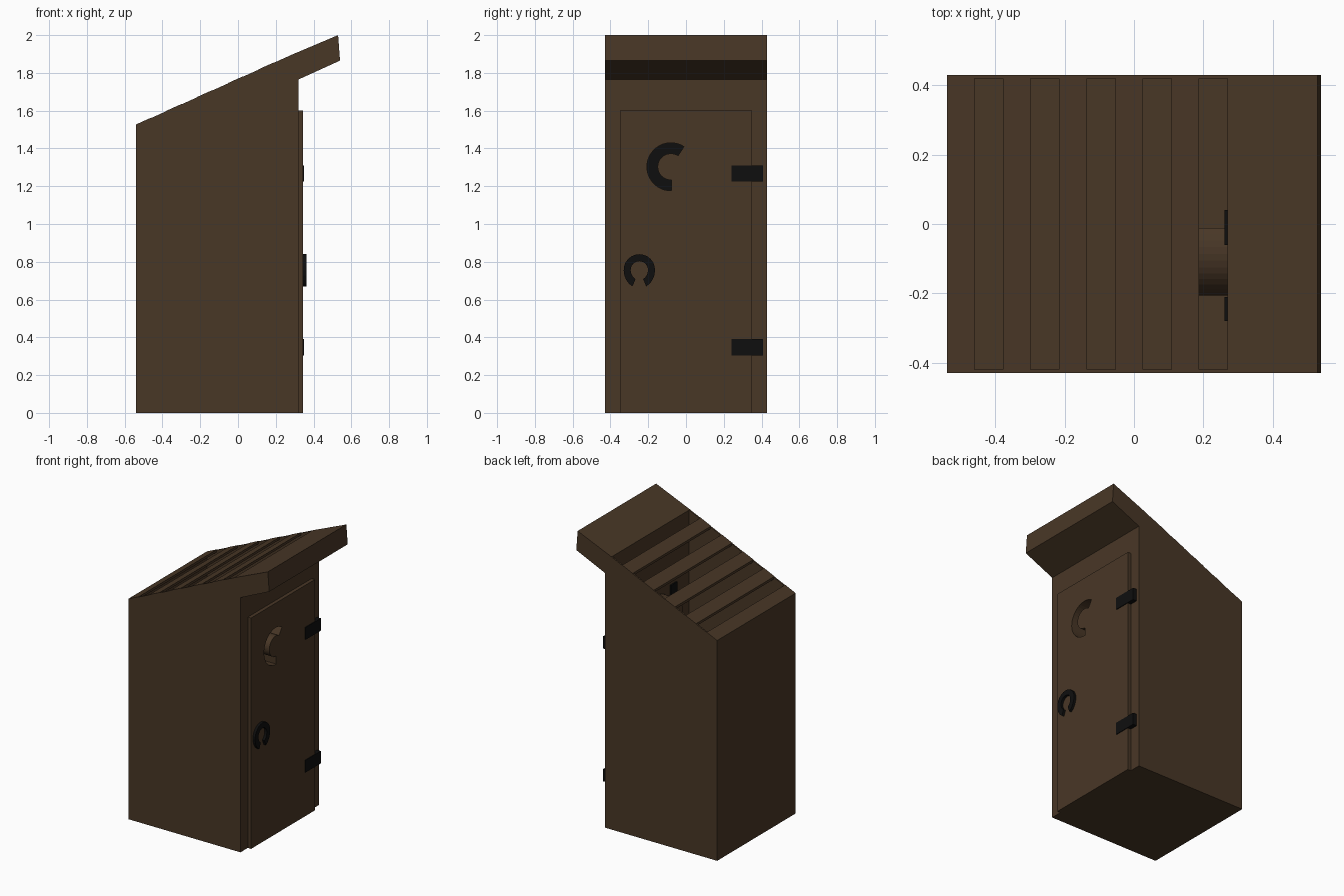
import bpy, bmesh, math

if "Cube" in bpy.data.objects:
    bpy.data.objects.remove(bpy.data.objects["Cube"])

def material(name, rgb):
    m = bpy.data.materials.new(name)
    m.diffuse_color = (*rgb, 1)
    m.use_nodes = True
    m.node_tree.nodes["Principled BSDF"].inputs["Base Color"].default_value = m.diffuse_color
    return m

WOOD = material("dark brown wood", (0.066, 0.038, 0.0195))
IRON = material("black iron", (0.0045, 0.0045, 0.0045))

def prism(name, pts, axis, a, b, mat=WOOD):
    """Extrude a 2D outline from a to b: axis 'y' takes (x, z), axis 'x' takes (y, z)."""
    def place(p, d):
        return (p[0], d, p[1]) if axis == 'y' else (d, p[0], p[1])
    bm = bmesh.new()
    lo = [bm.verts.new(place(p, a)) for p in pts]
    hi = [bm.verts.new(place(p, b)) for p in pts]
    bm.faces.new(lo)
    bm.faces.new(hi[::-1])
    n = len(pts)
    for i in range(n):
        j = (i + 1) % n
        bm.faces.new((lo[i], hi[i], hi[j], lo[j]))
    bmesh.ops.recalc_face_normals(bm, faces=bm.faces[:])
    me = bpy.data.meshes.new(name)
    bm.to_mesh(me)
    bm.free()
    me.materials.append(mat)
    ob = bpy.data.objects.new(name, me)
    bpy.context.collection.objects.link(ob)
    return ob

def box(name, x, y, z, mat=WOOD):
    return prism(name, [(x[0], z[0]), (x[1], z[0]), (x[1], z[1]), (x[0], z[1])], 'y', y[0], y[1], mat)

def ring(cy, cz, outer, inner, a0, a1, n=24, drop=1.0):
    """Open ring outline in (y, z); drop stretches the lower half."""
    def arc(r, angles):
        return [(cy + r * math.cos(t), cz + r * math.sin(t) * (drop if math.sin(t) < 0 else 1)) for t in angles]
    angles = [math.radians(a0 + (a1 - a0) * i / n) for i in range(n + 1)]
    return arc(outer, angles) + arc(inner, angles[::-1])

W = 0.43
def roof_z(x):
    return 1.525 + (x + 0.54) * 0.45

# Hut shell
side = [(-0.54, 0), (0.32, 0), (0.32, 1.77), (0.27, roof_z(0.27)), (-0.54, 1.525)]
prism("left_wall", side, 'y', -W, -W + 0.01)
prism("right_wall", side, 'y', W - 0.01, W)
box("back_wall", (-0.54, -0.53), (-W + 0.01, W - 0.01), (0, 1.52))
box("floor", (-0.53, 0.27), (-W + 0.01, W - 0.01), (0, 0.01))
front = box("front_wall", (0.27, 0.32), (-W + 0.01, W - 0.01), (0, 1.80))

# Roof canopy over the door
prism("roof_canopy", [(0.27, 1.89), (0.53, 2.0), (0.54, 1.865), (0.32, 1.765), (0.27, 1.765)], 'y', -W, W)

# Spaced roof slats
for i in range(5):
    x0 = -0.54 + i * 0.162
    x1 = x0 + 0.08
    prism(f"roof_slat_{i + 1}", [(x0, roof_z(x0) - 0.015), (x1, roof_z(x1) - 0.015),
          (x1, roof_z(x1) + 0.002), (x0, roof_z(x0) + 0.002)], 'y', -W, W)

# Door
door = box("door", (0.32, 0.345), (-0.35, 0.35), (0, 1.6))

# Crescent opening cut through door and front wall
moon = ring(-0.08, 1.303, 0.127, 0.07, 57, 272)
cutter = prism("crescent_cutter", moon, 'x', 0.2, 0.4)
cutter.hide_render = True
cutter.hide_set(True)
for ob in (door, front):
    mod = ob.modifiers.new("crescent", 'BOOLEAN')
    mod.object = cutter
    mod.solver = 'EXACT'

# Crescent tunnel behind the opening, with a dark end
tunnel = prism("crescent_tunnel", moon, 'x', 0.17, 0.272)
bm = bmesh.new()
bm.from_mesh(tunnel.data)
bmesh.ops.delete(bm, geom=[f for f in bm.faces if f.calc_center_median().x > 0.27], context='FACES')
bm.to_mesh(tunnel.data)
bm.free()
prism("crescent_back", moon, 'x', 0.172, 0.178, IRON)

# Iron plates inside the front wall
box("inner_plate_1", (0.261, 0.27), (-0.28, -0.21), (1.37, 1.45), IRON)
box("inner_plate_2", (0.261, 0.27), (-0.06, 0.04), (1.435, 1.46), IRON)

# Hinges
for i, z in enumerate((0.305, 1.225)):
    box(f"hinge_{i + 1}", (0.318, 0.35), (0.24, 0.408), (z, z + 0.085), IRON)

# Horseshoe door handle
prism("horseshoe_handle", ring(-0.247, 0.757, 0.083, 0.046, -64, 244, 20, 1.17), 'x', 0.34, 0.362, IRON)
